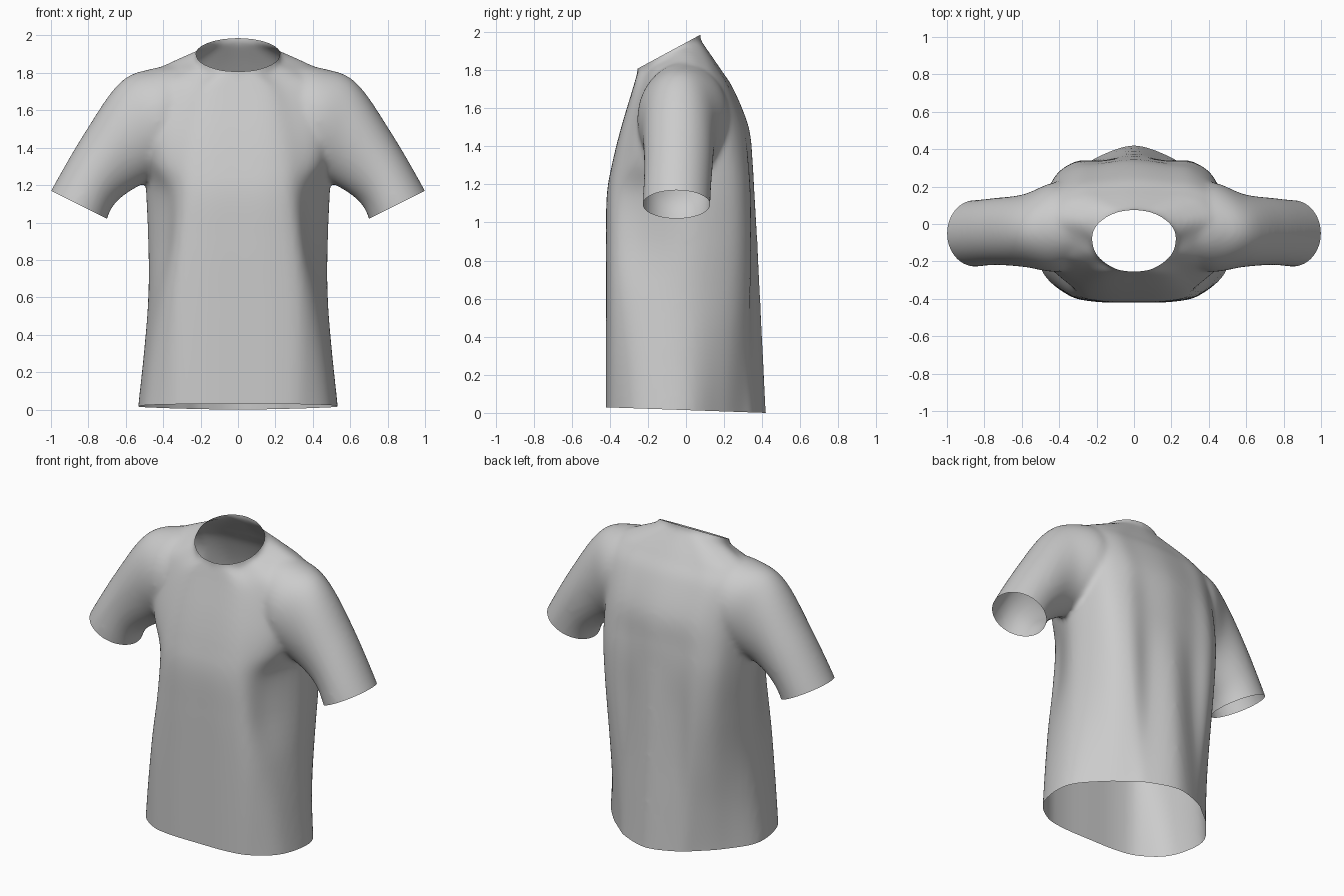
import bpy, bmesh, math
from mathutils import Vector

if "Cube" in bpy.data.objects:
    bpy.data.objects.remove(bpy.data.objects["Cube"])


def spline(pts, steps, closed=False):
    """Catmull-Rom through tuples of any length."""
    n, out = len(pts), []
    get = (lambda i: Vector(pts[i % n])) if closed else (lambda i: Vector(pts[max(0, min(n - 1, i))]))
    for i in range(n if closed else n - 1):
        a, b, c, d = (get(i + k) for k in (-1, 0, 1, 2))
        for s in range(steps):
            t = s / steps
            out.append(b + (c - a) * t / 2 + (a - b * 2.5 + c * 2 - d / 2) * t**2
                       + (b * 3 - a - c * 3 + d) * t**3 / 2)
    if not closed:
        out.append(get(n - 1))
    return out


def loft(bm, rings):
    """Closed, capped skin over equal-sized rings of points."""
    rows = [[bm.verts.new(p) for p in ring] for ring in rings]
    faces = [bm.faces.new(rows[0]), bm.faces.new(rows[-1])]
    n = len(rows[0])
    for lo, hi in zip(rows, rows[1:]):
        for i in range(n):
            j = (i + 1) % n
            faces.append(bm.faces.new((lo[i], lo[j], hi[j], hi[i])))
    bmesh.ops.recalc_face_normals(bm, faces=faces)


def oval(place, count=40):
    """Ring of points from a function of cosine and sine."""
    angles = [math.tau * i / count for i in range(count)]
    return [place(math.cos(a), math.sin(a)) for a in angles]


def torso_ring(z, w, front, back, flat, tuck, fold, slim):
    """Cross-section: flat chest, tucked-in flank, folded back with slimmed corners."""
    half = [(0, front), (flat * .6, front + .005), (flat, front + .045),
            (w * .94 - tuck, front * .58), (w, .0),
            (w * (.86 - .1 * slim), back * (.6 - .16 * slim)),
            (w * (.62 - .1 * slim), back * (.87 - .16 * slim)),
            (w * .36, back * .94 - fold), (0, back)]
    full = half + [(-x, y) for x, y in half[-2:0:-1]]
    return [(p.x, p.y, z) for p in spline(full, 5, True)]


# Torso: height, half width, front y, back y, flat chest half width, flank tuck, back fold, slimming
body_keys = [
    (-.15, .54, -.42, .43, .36, .0, .035, 1),
    (.0, .53, -.42, .42, .36, .0, .035, 1),
    (.3, .50, -.42, .405, .36, .0, .03, .65),
    (.6, .48, -.42, .39, .35, .02, .025, .2),
    (.9, .48, -.42, .375, .32, .07, .015, -.15),
    (1.15, .49, -.415, .36, .30, .08, .0, -.3),
    (1.32, .50, -.385, .35, .31, .02, .0, -.2),
    (1.5, .51, -.34, .33, .30, .0, .0, .0),
    (1.7, .52, -.28, .25, .26, .02, .0, .0),
    (1.8, .46, -.25, .185, .15, .12, .0, .0),
    (1.86, .35, -.22, .145, .1, .14, .0, .0),
    (1.91, .24, -.17, .11, .08, .06, .0, .0),
    (1.96, .13, -.1, .075, .05, .0, .0, .0)]
bm = bmesh.new()
loft(bm, [torso_ring(*k) for k in spline(body_keys, 5)])

# Neck: upright oval tube, trimmed below into the neckline
loft(bm, [oval(lambda c, s: (.222 * c, -.09 + .165 * s, z)) for z in (1.7, 2.1)])

# Sleeves: outer x z, inner x z, centre y, half depth
sleeve_keys = [
    (.25, 1.85, .20, 1.4, -.01, .18),
    (.45, 1.825, .36, 1.28, -.015, .24),
    (.63, 1.75, .54, 1.19, -.035, .195),
    (.82, 1.48, .65, 1.11, -.04, .18),
    (1.0, 1.17, .70, 1.02, -.05, .178),
    (1.07, 1.02, .73, .88, -.05, .178)]
for side in (1, -1):
    loft(bm, [oval(lambda c, s: (side * (ix + (ox - ix) * (1 + c) / 2), cy + ry * s,
                                 iz + (oz - iz) * (1 + c) / 2))
              for ox, oz, ix, iz, cy, ry in spline(sleeve_keys, 6)])

mesh = bpy.data.meshes.new("shirt")
bm.to_mesh(mesh)
bm.free()
shirt = bpy.data.objects.new("shirt", mesh)
bpy.context.collection.objects.link(shirt)
bpy.context.view_layer.objects.active = shirt
shirt.select_set(True)

# Fuse the parts into one cloth and soften the seams
fuse = shirt.modifiers.new("fuse", 'REMESH')
fuse.mode, fuse.voxel_size = 'VOXEL', .015
soft = shirt.modifiers.new("soften", 'SMOOTH')
soft.factor, soft.iterations = .5, 12
for m in ("fuse", "soften"):
    bpy.ops.object.modifier_apply(modifier=m)

# Open the hem, neck and cuffs
bm = bmesh.new()
bm.from_mesh(mesh)


def trim(point, normal, region):
    verts = [v for v in bm.verts if region(v.co)]
    keep = set(verts)
    edges = [e for e in bm.edges if keep.issuperset(e.verts)]
    faces = [f for f in bm.faces if keep.issuperset(f.verts)]
    bmesh.ops.bisect_plane(bm, geom=verts + edges + faces, plane_co=point,
                           plane_no=normal, clear_outer=True)


trim((0, .42, 0), (0, -.035, -1), lambda c: c.z < .3)
trim((0, -.25, 1.81), (0, -.54, 1), lambda c: c.z > 1.6 and abs(c.x) < .4)
for side in (1, -1):
    trim((side * .85, 0, 1.095), (side * .15, 0, -.3), lambda c: c.x * side > .58)
bm.to_mesh(mesh)
bm.free()

# Cloth colour
cloth = bpy.data.materials.new("grey cloth")
cloth.use_nodes = True
grey = (.6, .6, .6, 1)
cloth.diffuse_color = grey
cloth.node_tree.nodes["Principled BSDF"].inputs["Base Color"].default_value = grey
mesh.materials.clear()
mesh.materials.append(cloth)
bpy.ops.object.shade_smooth_by_angle(angle=math.radians(60))
